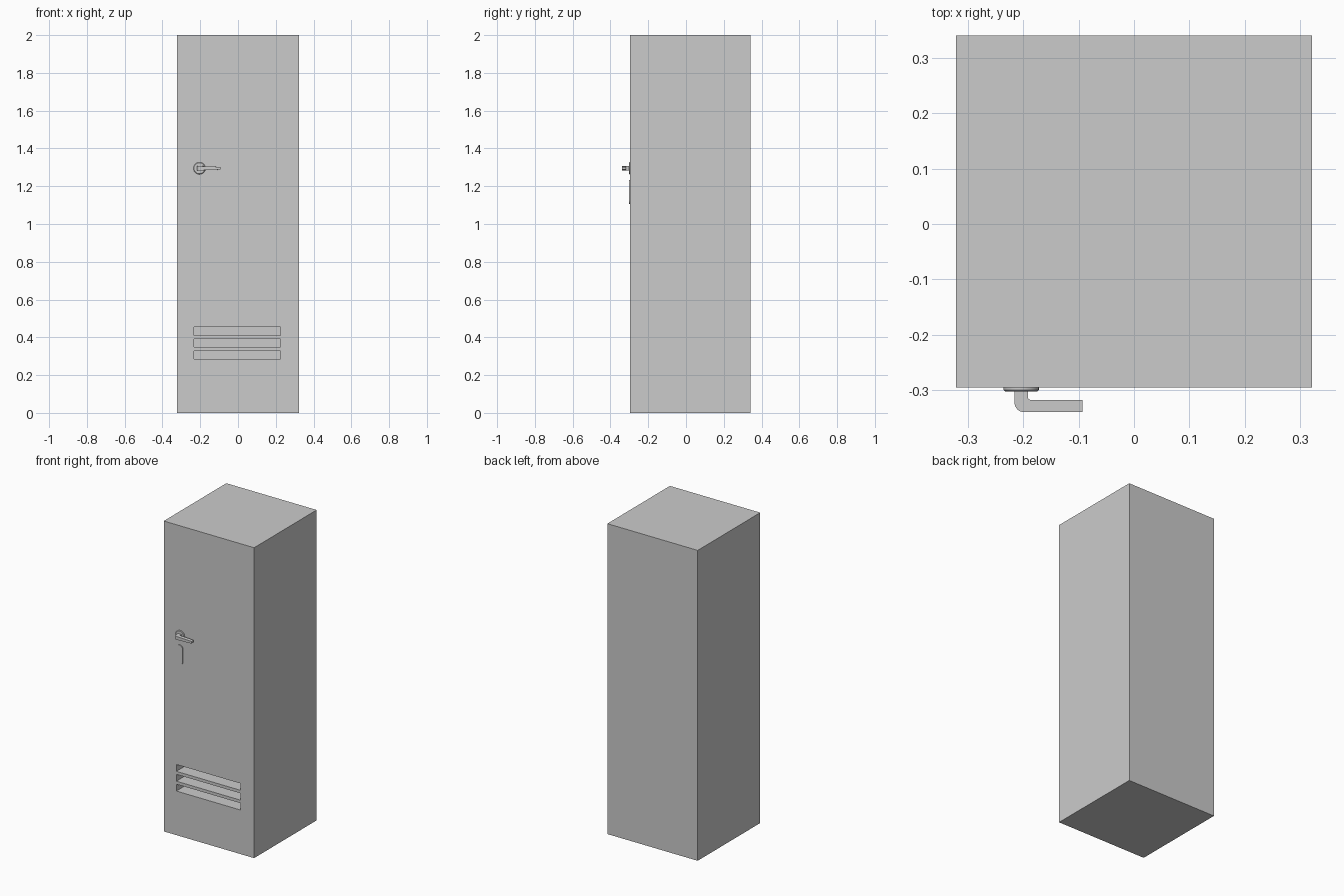
import bpy, bmesh
from math import sin, cos, pi
from mathutils import Vector

if "Cube" in bpy.data.objects:
    bpy.data.objects.remove(bpy.data.objects["Cube"])

FRONT = -0.296          # plane of the door face
HX, HZ = -0.204, 1.295  # handle axis


def make_object(name, bm):
    bmesh.ops.recalc_face_normals(bm, faces=bm.faces)
    mesh = bpy.data.meshes.new(name)
    bm.to_mesh(mesh)
    bm.free()
    obj = bpy.data.objects.new(name, mesh)
    bpy.context.collection.objects.link(obj)
    return obj


def box(name, lo, hi):
    bm = bmesh.new()
    bmesh.ops.create_cube(bm, size=1)
    for v in bm.verts:
        v.co = [l + (c + 0.5) * (h - l) for c, l, h in zip(v.co, lo, hi)]
    return make_object(name, bm)


def prism(name, points, direction):
    bm = bmesh.new()
    face = bm.faces.new([bm.verts.new(p) for p in points])
    new = bmesh.ops.extrude_face_region(bm, geom=[face])["geom"]
    verts = [g for g in new if isinstance(g, bmesh.types.BMVert)]
    bmesh.ops.translate(bm, verts=verts, vec=Vector(direction))
    return make_object(name, bm)


def arc(cx, cy, r, a0, a1, n=8):
    return [(cx + r * cos(a0 + (a1 - a0) * i / n),
             cy + r * sin(a0 + (a1 - a0) * i / n)) for i in range(n + 1)]


def smooth(obj):
    bpy.ops.object.select_all(action='DESELECT')
    obj.select_set(True)
    bpy.context.view_layer.objects.active = obj
    bpy.ops.object.shade_smooth_by_angle(angle=0.6)


# Cabinet
cabinet = box("cabinet", (-0.322, FRONT, 0), (0.322, 0.341, 2))

# Ventilation slots, cut as deep level-floored recesses
for i in range(3):
    z = 0.284 + i * 0.0635
    cutter = box(f"slot_cutter_{i}", (-0.232, FRONT - 0.05, z),
                 (0.225, FRONT + 0.1, z + 0.044))
    mod = cabinet.modifiers.new(f"slot_{i}", 'BOOLEAN')
    mod.object = cutter
    mod.solver = 'EXACT'
    cutter.hide_render = True
    cutter.hide_set(True)

# Shelf edge lying just behind the door face
box("shelf_edge", (-0.295, FRONT + 0.0002, 0.603), (0.297, FRONT + 0.02, 0.607))

# Round handle rose with a stepped rim
bm = bmesh.new()
rings = []
for r, y in [(0.032, FRONT + 0.001), (0.032, FRONT - 0.004),
             (0.029, FRONT - 0.007)]:
    rings.append([bm.verts.new((HX + r * cos(2 * pi * k / 32), y,
                                HZ + r * sin(2 * pi * k / 32)))
                  for k in range(32)])
for a, b in zip(rings, rings[1:]):
    for k in range(32):
        j = (k + 1) % 32
        bm.faces.new((a[k], a[j], b[j], b[k]))
bm.faces.new(rings[0])
bm.faces.new(rings[-1])
smooth(make_object("handle_rose", bm))

# Pill-shaped key plate
r = 0.021
pill = arc(-0.206, 1.234 - r, r, 0, pi, 12) + arc(-0.206, 1.106 + r, r, pi, 2 * pi, 12)
smooth(prism("key_plate", [(x, FRONT + 0.001, z) for x, z in pill], (0, -0.007, 0)))

# Lever: stem with a rounded elbow running into a flat bar
outline = ([(-0.216, FRONT)] + arc(-0.199, -0.323, 0.017, pi, 1.5 * pi)
           + [(-0.093, -0.340), (-0.093, -0.318)]
           + arc(-0.187, -0.313, 0.005, 1.5 * pi, pi, 4) + [(-0.192, FRONT)])
lever = prism("handle_lever", [(x, y, HZ - 0.011) for x, y in outline], (0, 0, 0.022))
for v in lever.data.vertices:
    if v.co.x > -0.1:
        v.co.z = HZ + (v.co.z - HZ) * 0.65
smooth(lever)
